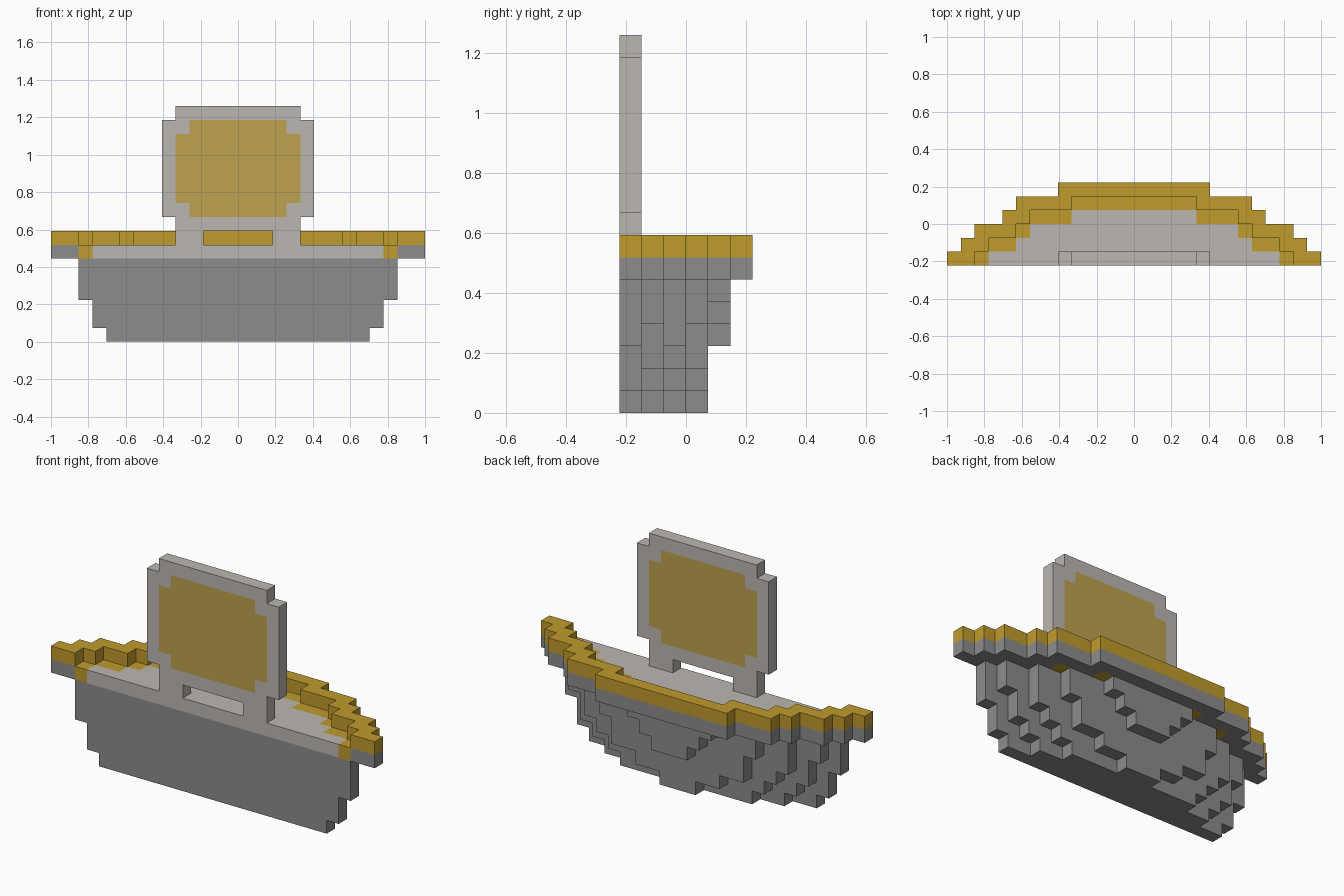
import bpy
import bmesh
from mathutils import Vector

if "Cube" in bpy.data.objects:
    bpy.data.objects.remove(bpy.data.objects["Cube"], do_unlink=True)

UNIT = 2 / 27  # edge of one block


def material(name, rgb):
    mat = bpy.data.materials.new(name)
    mat.use_nodes = True
    mat.diffuse_color = (*rgb, 1)
    mat.node_tree.nodes["Principled BSDF"].inputs["Base Color"].default_value = (*rgb, 1)
    return mat


STONE = material("stone grey", (0.262, 0.262, 0.262))
PALE = material("pale grey", (0.50, 0.474, 0.445))
GOLD = material("gold", (0.527, 0.328, 0.026))
DULL_GOLD = material("dull gold", (0.515, 0.362, 0.076))


def layer(k, widths, inner=()):
    """Blocks of one level: half width per row from front to back, minus an inner outline."""
    cells = set()
    for j, w in enumerate(widths):
        hole = inner[j] if j < len(inner) else 0
        cells |= {(i, j, k) for i in range(-13, 14) if hole <= abs(i) < w}
    return cells


# Half widths, in blocks, rounded up from the centre block
OUTER = (14, 13, 12, 10, 9, 6)
INNER = (12, 11, 9, 8, 5)
FLOOR = (11, 9, 8, 5)
HULL = (
    (10, 8, 6, 2),
    (11, 9, 7, 4),
    (11, 10, 8, 6),
    (12, 10, 9, 6, 2),
    (12, 11, 9, 7, 3),
    (12, 11, 9, 7, 4),
)

# Stepped half bowl with an overhanging lip
hull = layer(6, OUTER, INNER)
for level, widths in enumerate(HULL):
    hull |= layer(level, widths)

# Floor, its gold border and the raised rim
floor = layer(6, FLOOR)
border = layer(6, INNER, FLOOR)
rim = layer(7, OUTER, INNER)

# Upright panel on two feet, with clipped corners
feet = layer(7, (5,), (3,))
panel = layer(8, (5,)) | layer(16, (5,))
for level in range(9, 16):
    panel |= layer(level, (6,))


def in_medallion(cell):
    i, _, k = cell
    return abs(i) < (4 if k in (9, 15) else 5) and 9 <= k <= 15


medallion = {c for c in panel if in_medallion(c)}
panel -= medallion

PARTS = (
    ("hull", hull, STONE),
    ("floor", floor, PALE),
    ("floor_border", border, GOLD),
    ("rim", rim, GOLD),
    ("panel_feet", feet, PALE),
    ("panel_frame", panel, PALE),
    ("panel_medallion", medallion, DULL_GOLD),
)
SOLID = set().union(*(cells for _, cells, _ in PARTS))


def build(name, cells, mat):
    """Skin the blocks of a part, leaving out faces that touch other blocks."""
    bm = bmesh.new()
    for cell in cells:
        centre = Vector(cell) + Vector((0, -2.5, 0.5))
        for axis in range(3):
            for side in (-1, 1):
                normal = Vector((0, 0, 0))
                normal[axis] = side
                if tuple(int(a + b) for a, b in zip(cell, normal)) in SOLID:
                    continue
                u = Vector((0, 0, 0))
                u[(axis + 1) % 3] = 0.5
                v = normal.cross(u)
                mid = centre + normal / 2
                corners = (mid - u - v, mid + u - v, mid + u + v, mid - u + v)
                bm.faces.new([bm.verts.new(c * UNIT) for c in corners])
    bmesh.ops.remove_doubles(bm, verts=bm.verts, dist=UNIT / 100)
    bmesh.ops.dissolve_limit(bm, angle_limit=0.01, verts=bm.verts, edges=bm.edges)
    mesh = bpy.data.meshes.new(name)
    bm.to_mesh(mesh)
    bm.free()
    mesh.materials.append(mat)
    bpy.context.collection.objects.link(bpy.data.objects.new(name, mesh))


for part in PARTS:
    build(*part)
